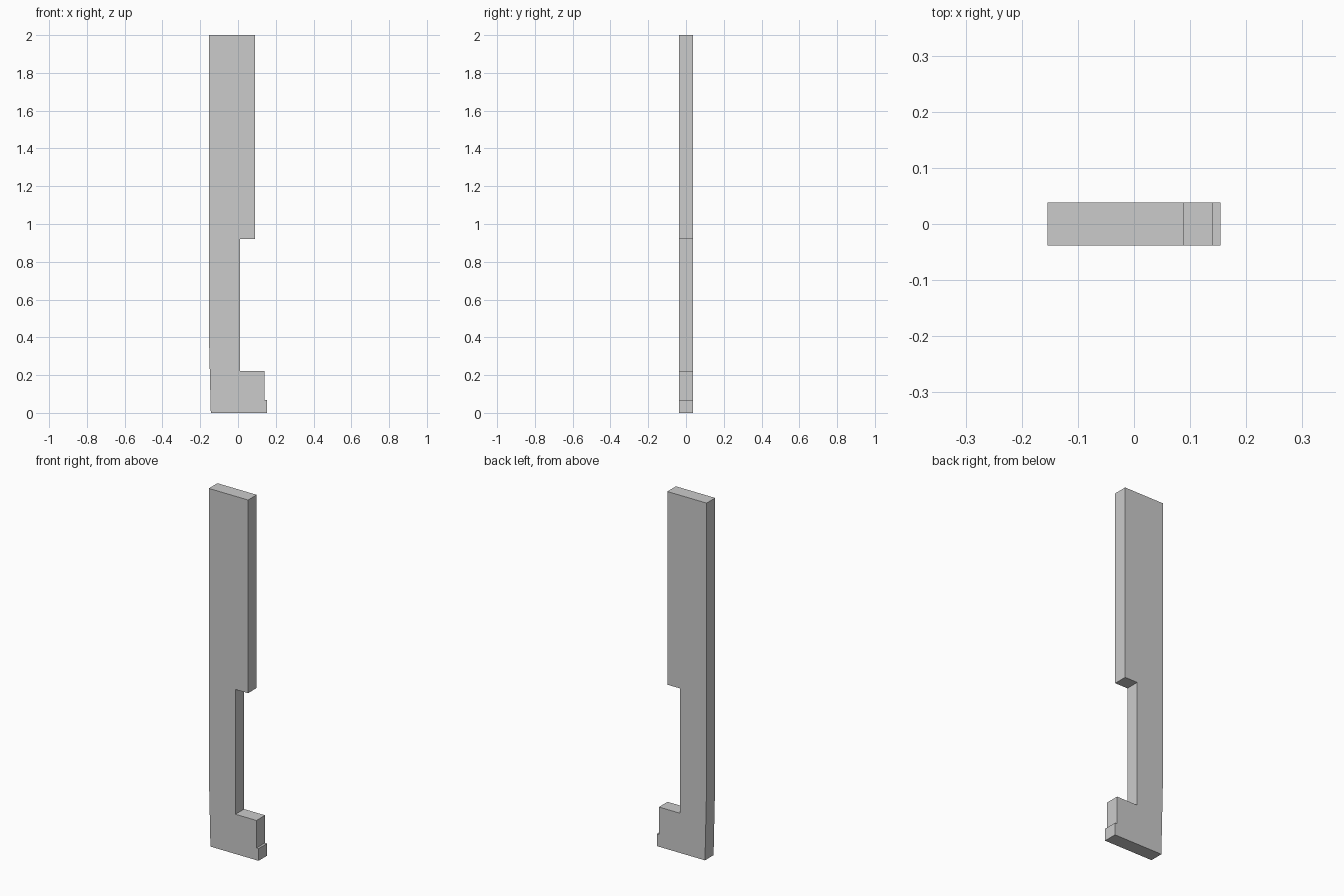
import bpy, bmesh

if "Cube" in bpy.data.objects:
    bpy.data.objects.remove(bpy.data.objects["Cube"])

HALF_THICKNESS = 0.038

# Side outline (x, z), counter-clockwise seen from the front
OUTLINE = [
    (-0.144, 0.0), (0.154, 0.0), (0.154, 0.068), (0.141, 0.068),   # foot with toe step
    (0.141, 0.222), (0.011, 0.222), (0.011, 0.92), (0.089, 0.92),  # notch
    (0.089, 2.0), (-0.154, 2.0), (-0.154, 0.42),                   # upper bar, slight taper
]


def extruded_profile(name, outline, half):
    bm = bmesh.new()
    face = bm.faces.new([bm.verts.new((x, -half, z)) for x, z in outline])
    ext = bmesh.ops.extrude_face_region(bm, geom=[face])
    verts = [g for g in ext["geom"] if isinstance(g, bmesh.types.BMVert)]
    bmesh.ops.translate(bm, verts=verts, vec=(0, 2 * half, 0))
    # Keep a closed solid with a front cap
    if not face.is_valid:
        bmesh.ops.holes_fill(bm, edges=bm.edges[:], sides=0)
    bmesh.ops.recalc_face_normals(bm, faces=bm.faces[:])
    mesh = bpy.data.meshes.new(name)
    bm.to_mesh(mesh)
    bm.free()
    obj = bpy.data.objects.new(name, mesh)
    bpy.context.collection.objects.link(obj)
    return obj


# Notched flat bar
extruded_profile("notched_bar", OUTLINE, HALF_THICKNESS)
